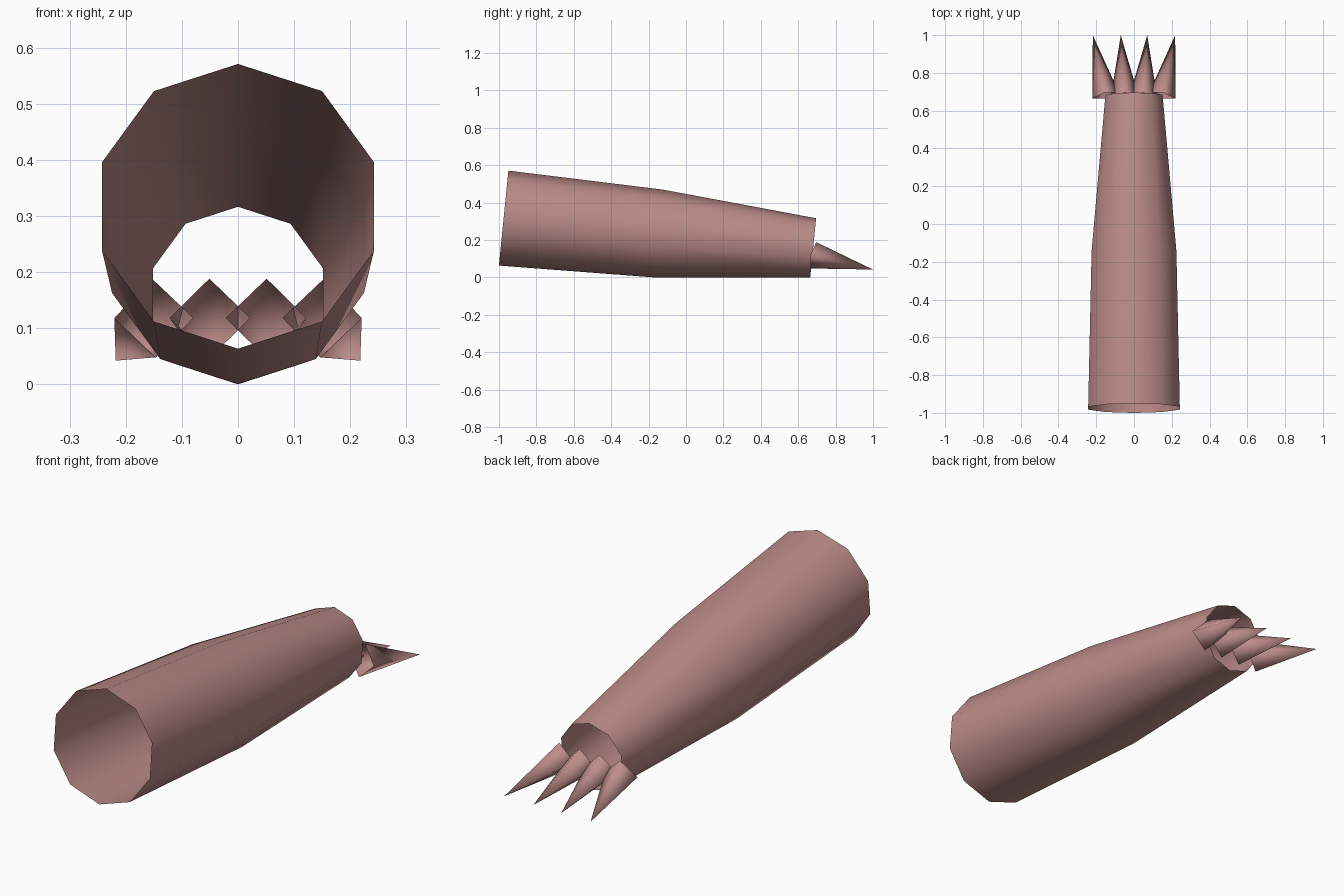
import bpy, bmesh
from math import sin, cos, pi
from mathutils import Vector

cube = bpy.data.objects.get("Cube")
if cube:
    bpy.data.objects.remove(cube)

# One dusty pink skin colour
skin = bpy.data.materials.new("dusty_pink")
skin.use_nodes = True
PINK = (0.50, 0.26, 0.25, 1)
skin.diffuse_color = PINK
skin.node_tree.nodes["Principled BSDF"].inputs["Base Color"].default_value = PINK


def finish(bm, name):
    bmesh.ops.recalc_face_normals(bm, faces=bm.faces)
    for face in bm.faces:
        face.smooth = True
    mesh = bpy.data.meshes.new(name)
    bm.to_mesh(mesh)
    bm.free()
    mesh.materials.append(skin)
    obj = bpy.data.objects.new(name, mesh)
    bpy.context.collection.objects.link(obj)
    return obj


def ring(bm, center, radius, side, up, count):
    verts = []
    for i in range(count):
        a = 2 * pi * i / count
        verts.append(bm.verts.new(center + radius * (side * sin(a) + up * cos(a))))
    return verts


# Limb: open ten-sided tapering tube, rings leaning slightly back
SIDES = 10
bm = bmesh.new()
lean = Vector((0, 0.1, 1)).normalized()
sections = [(-0.975, 0.317, 0.255), (-0.15, 0.235, 0.236), (0.68, 0.158, 0.159)]
loops = [ring(bm, Vector((0, y, z)), r, Vector((1, 0, 0)), lean, SIDES)
         for y, z, r in sections]
for a, b in zip(loops, loops[1:]):
    for i in range(SIDES):
        j = (i + 1) % SIDES
        bm.faces.new((a[i], a[j], b[j], b[i]))
finish(bm, "limb")


# Claws: open four-sided spikes, fanned out and pointing down
def claw(name, base_x, tip_x):
    bm = bmesh.new()
    base = Vector((base_x, 0.68, 0.118))
    tip = Vector((tip_x, 1.0, 0.042))
    axis = (tip - base).normalized()
    up = (Vector((0, 0, 1)) - axis * axis.z).normalized()
    side = axis.cross(up)
    verts = ring(bm, base, 0.072, side, up, 4)
    point = bm.verts.new(tip)
    for i in range(4):
        bm.faces.new((verts[i], verts[(i + 1) % 4], point))
    finish(bm, name)


for label, sign in (("left", 1), ("right", -1)):
    claw("inner_claw_" + label, 0.05 * sign, 0.07 * sign)
    claw("outer_claw_" + label, 0.15 * sign, 0.218 * sign)
